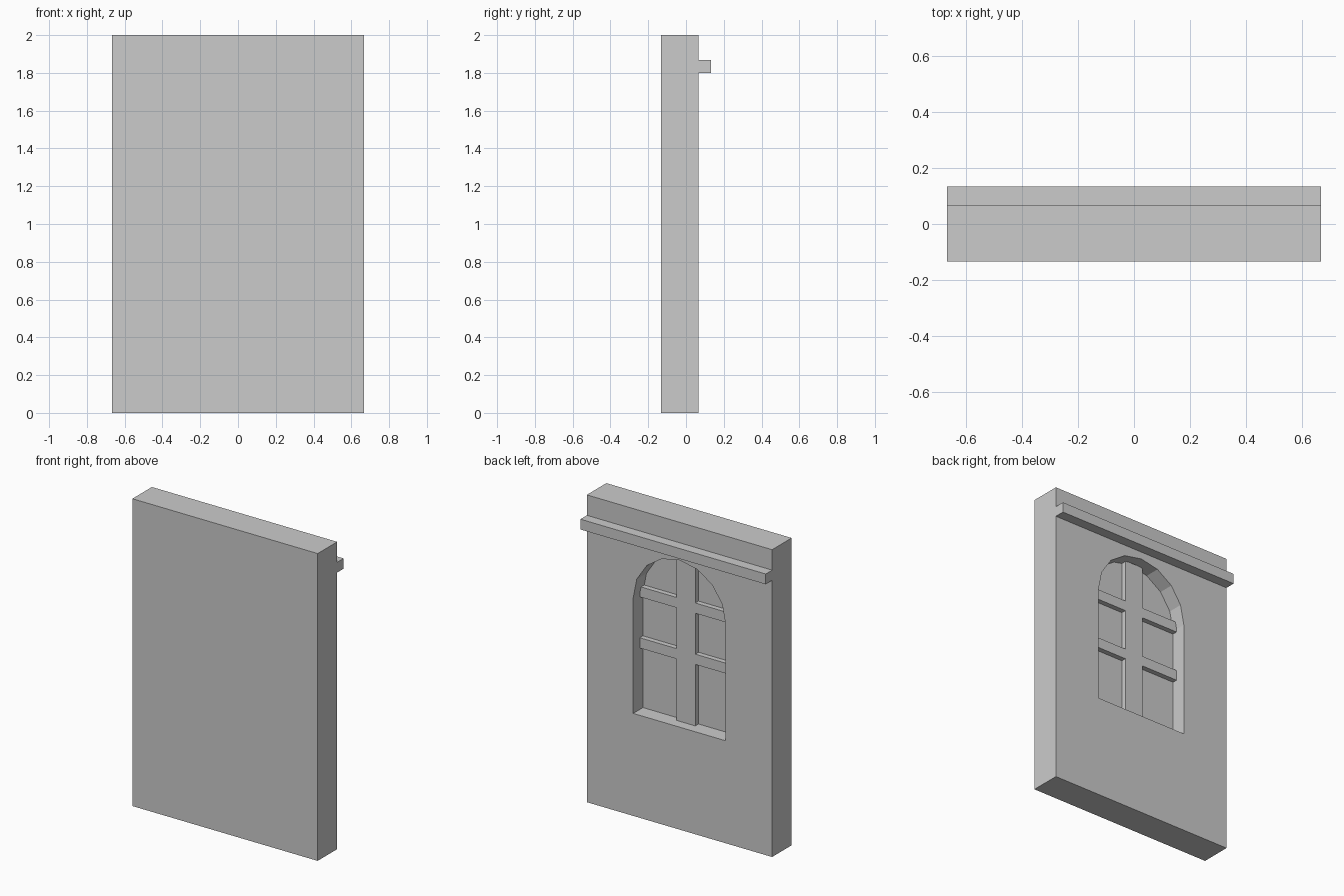
import bpy, bmesh
from math import cos, sin, pi

if "Cube" in bpy.data.objects:
    bpy.data.objects.remove(bpy.data.objects["Cube"])

HALF_W = 0.667                    # half width of the wall
BACK, FRONT = 0.067, -0.133       # y of the two wall faces
RECESS, BAR = -0.033, 0.0         # y of the window pane and of the bar faces
WIN_R, SILL, SPRING = 0.333, 0.667, 1.42


def box(name, x, y, z):
    """Box spanning three (min, max) ranges."""
    bpy.ops.mesh.primitive_cube_add(
        size=1, location=[(a + b) / 2 for a, b in (x, y, z)])
    ob = bpy.context.object
    ob.name = name
    ob.scale = [b - a for a, b in (x, y, z)]
    bpy.ops.object.transform_apply(location=True, rotation=False, scale=True)
    return ob


def prism(name, profile, y0, y1):
    """Extrude an x-z outline along y."""
    bm = bmesh.new()
    face = bm.faces.new([bm.verts.new((x, y0, z)) for x, z in profile])
    out = bmesh.ops.extrude_face_region(bm, geom=[face])
    verts = [g for g in out["geom"] if isinstance(g, bmesh.types.BMVert)]
    bmesh.ops.translate(bm, verts=verts, vec=(0, y1 - y0, 0))
    bmesh.ops.recalc_face_normals(bm, faces=bm.faces)
    mesh = bpy.data.meshes.new(name)
    bm.to_mesh(mesh)
    bm.free()
    ob = bpy.data.objects.new(name, mesh)
    bpy.context.collection.objects.link(ob)
    return ob


# Wall slab and the ledge on its back
wall = box("wall", (-HALF_W, HALF_W), (FRONT, BACK), (0, 2))
box("ledge", (-HALF_W, HALF_W), (BACK, 0.133), (1.8, 1.867))

# Arched window recess, eight flat facets round the arch
arch = [(WIN_R * cos(i * pi / 8), SPRING + WIN_R * sin(i * pi / 8))
        for i in range(9)]
cutter = prism("window_cutter", [(-WIN_R, SILL), (WIN_R, SILL)] + arch,
               RECESS, BACK + 0.1)
cut = wall.modifiers.new("window_recess", 'BOOLEAN')
cut.operation, cut.solver, cut.object = 'DIFFERENCE', 'EXACT', cutter
bpy.context.view_layer.objects.active = wall
bpy.ops.object.modifier_apply(modifier=cut.name)
bpy.data.objects.remove(cutter)

# Window bars: one upright, two crossbars on each side of it
box("upright_bar", (-0.067, 0.067), (RECESS, BAR), (SILL, 1.745))
for z in (1.067, 1.4):
    for side in (-1, 1):
        x = sorted((side * 0.067, side * WIN_R))
        box("crossbar", x, (RECESS, BAR), (z, z + 0.067))
